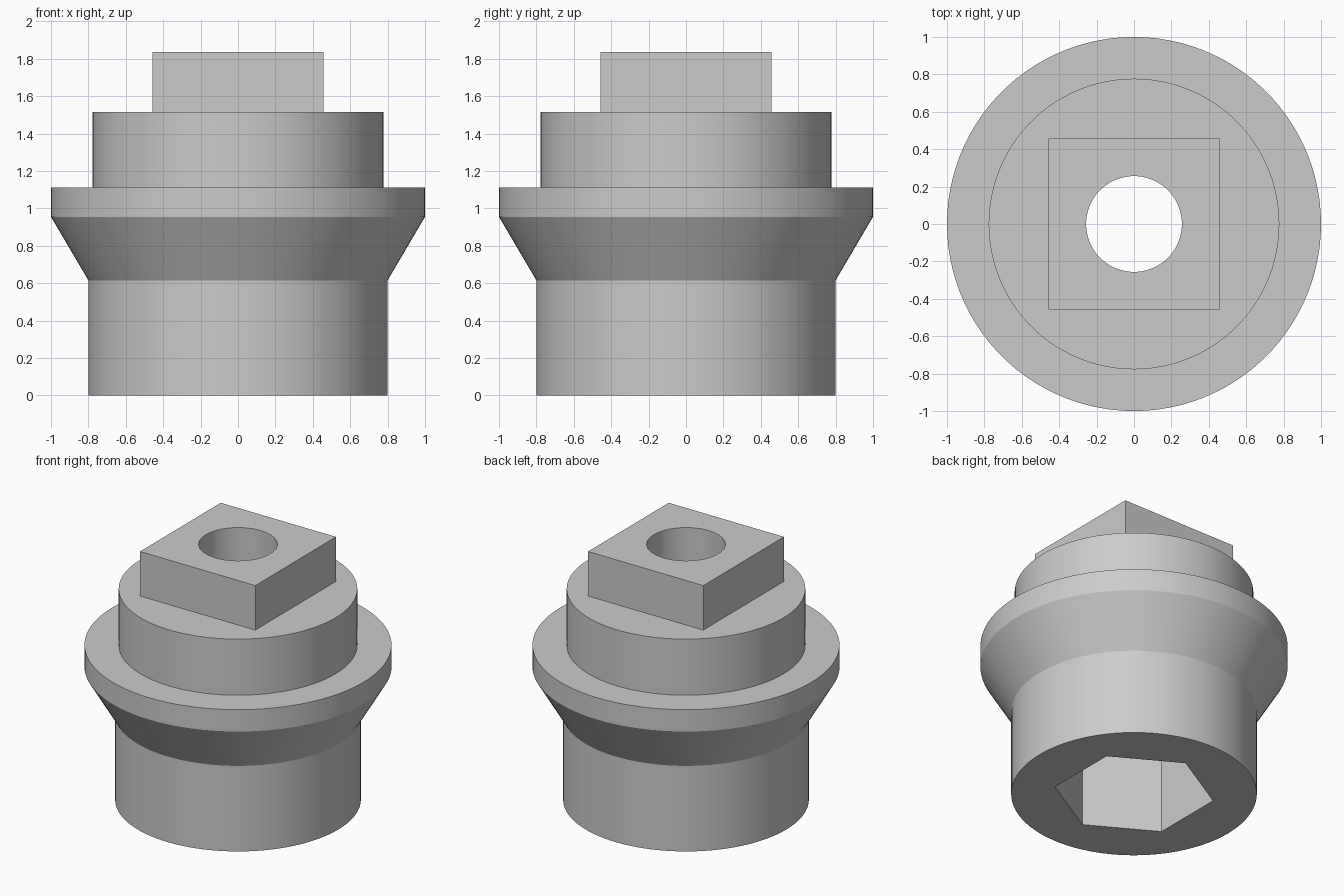
import bpy, bmesh, math

if "Cube" in bpy.data.objects:
    bpy.data.objects.remove(bpy.data.objects["Cube"])

SIDES = 100


def make_object(name, bm):
    bmesh.ops.recalc_face_normals(bm, faces=bm.faces)
    mesh = bpy.data.meshes.new(name)
    bm.to_mesh(mesh)
    bm.free()
    ob = bpy.data.objects.new(name, mesh)
    bpy.context.collection.objects.link(ob)
    return ob


def stacked_rings(name, profile, sides, start=0.0):
    """Solid of revolution through (radius, height) points, capped at both ends."""
    bm = bmesh.new()
    rings = []
    for r, z in profile:
        angles = [start + 2 * math.pi * i / sides for i in range(sides)]
        rings.append([bm.verts.new((r * math.cos(a), r * math.sin(a), z)) for a in angles])
    for low, high in zip(rings, rings[1:]):
        for i in range(sides):
            j = (i + 1) % sides
            bm.faces.new((low[i], low[j], high[j], high[i]))
    bm.faces.new(rings[0][::-1])
    bm.faces.new(rings[-1])
    return make_object(name, bm)


# Round body with flared collar and upper shoulder
body = stacked_rings("adapter_body", [
    (0.80, 0.0), (0.80, 0.615), (1.0, 0.955), (1.0, 1.112),
    (0.777, 1.112), (0.777, 1.515)], SIDES)

# Square drive on top
half = 0.458
square = stacked_rings("square_drive", [(half * math.sqrt(2), 1.4), (half * math.sqrt(2), 1.835)],
                       4, math.pi / 4)

# Hexagonal socket in the base and round bore through the top
socket = stacked_rings("hex_socket_cutter", [(0.522, -0.2), (0.522, 0.615)], 6, math.pi / 6)
bore = stacked_rings("bore_cutter", [(0.256, 0.4), (0.256, 2.1)], SIDES)

bpy.context.view_layer.objects.active = body
body.select_set(True)
for helper, operation in ((square, 'UNION'), (socket, 'DIFFERENCE'), (bore, 'DIFFERENCE')):
    helper.hide_render = True
    mod = body.modifiers.new(helper.name, 'BOOLEAN')
    mod.operation = operation
    mod.solver = 'EXACT'
    mod.object = helper
    bpy.ops.object.modifier_apply(modifier=mod.name)
    bpy.data.objects.remove(helper)

# Single grey finish, smooth curved walls with sharp edges
grey = bpy.data.materials.new("plain_grey")
grey.diffuse_color = (0.6, 0.6, 0.6, 1.0)
grey.use_nodes = True
grey.node_tree.nodes["Principled BSDF"].inputs["Base Color"].default_value = grey.diffuse_color
body.data.materials.clear()
body.data.materials.append(grey)
bpy.ops.object.shade_smooth_by_angle(angle=math.radians(28))
